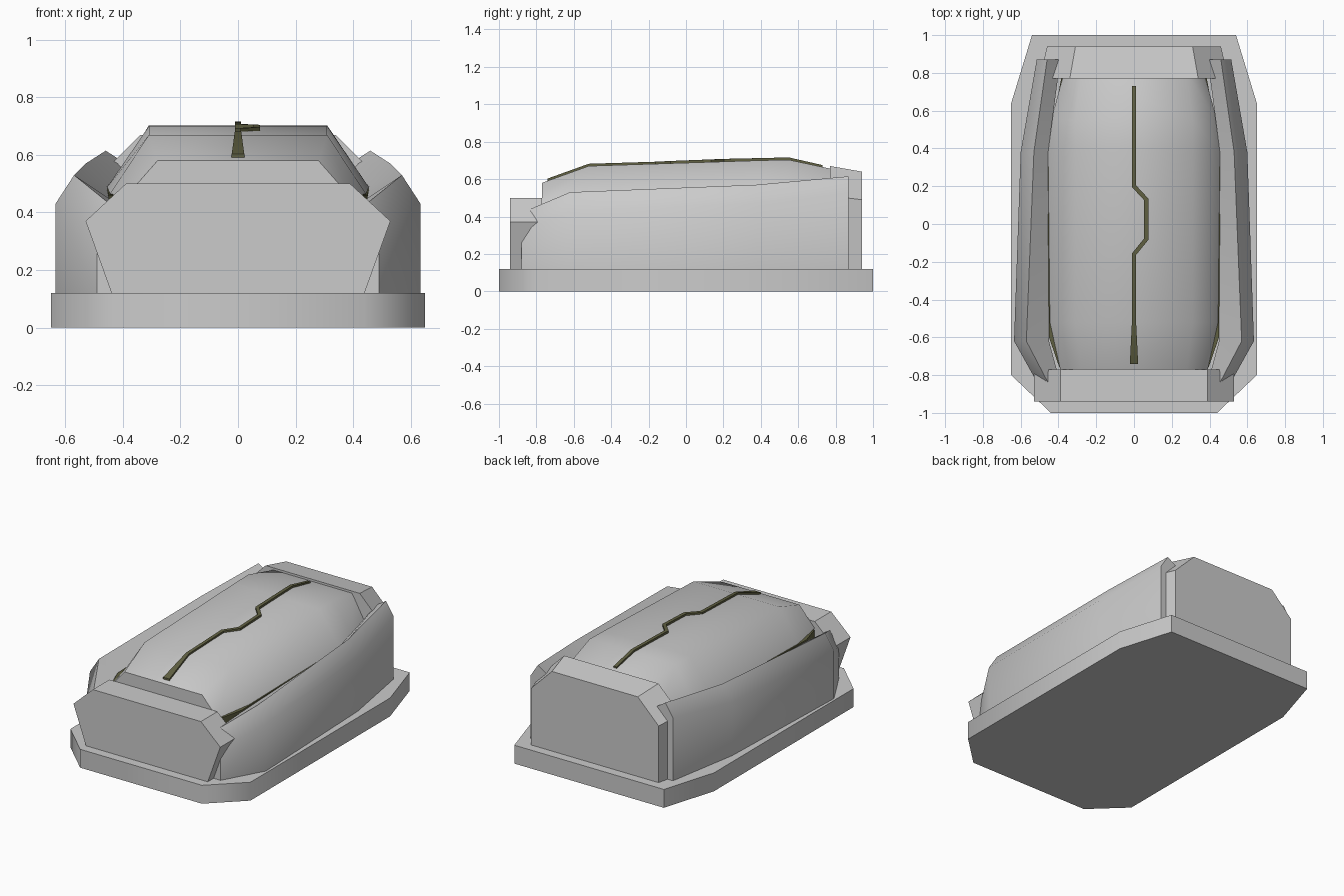
import bpy, bmesh, math
from mathutils import Vector

if "Cube" in bpy.data.objects:
    bpy.data.objects.remove(bpy.data.objects["Cube"])


def material(name, rgb):
    m = bpy.data.materials.new(name)
    m.diffuse_color = (*rgb, 1)
    m.use_nodes = True
    m.node_tree.nodes["Principled BSDF"].inputs["Base Color"].default_value = m.diffuse_color
    return m


GREY = material("light grey", (0.60, 0.60, 0.60))
OLIVE = material("dark olive", (0.12, 0.12, 0.055))


def loft(name, rings, mat, angle):
    """Skin a row of equal-length point rings and cap both ends."""
    bm = bmesh.new()
    rows = [[bm.verts.new(p) for p in r] for r in rings]
    n = len(rows[0])
    for a, b in zip(rows, rows[1:]):
        for i in range(n):
            j = (i + 1) % n
            bm.faces.new((a[i], a[j], b[j], b[i]))
    bm.faces.new(rows[0])
    bm.faces.new(rows[-1])
    bmesh.ops.recalc_face_normals(bm, faces=bm.faces)
    me = bpy.data.meshes.new(name)
    bm.to_mesh(me)
    bm.free()
    me.materials.append(mat)
    ob = bpy.data.objects.new(name, me)
    bpy.context.collection.objects.link(ob)
    bpy.ops.object.select_all(action='DESELECT')
    ob.select_set(True)
    bpy.context.view_layer.objects.active = ob
    bpy.ops.object.shade_smooth_by_angle(angle=math.radians(angle))
    return ob


def section(y, half):
    """Symmetric x-z cross-section at y from its right half."""
    return [(x, y, z) for x, z in half] + [(-x, y, z) for x, z in reversed(half)]


# base plate
half = [(0.44, -1), (0.65, -0.8), (0.65, 0.64), (0.54, 1)]
plan = half + [(-x, y) for x, y in reversed(half)]
loft("base_plate", [[(x, y, z) for x, y in plan] for z in (0, 0.12)], GREY, 48)

# front and back end blocks
front = [(0.44, 0.12), (0.53, 0.37), (0.39, 0.50)]
loft("front_block", [section(-0.94, front), section(-0.77, front)], GREY, 30)
loft("back_block", [
    section(0.77, [(0.50, 0.12), (0.50, 0.51), (0.34, 0.67)]),
    section(0.94, [(0.46, 0.12), (0.46, 0.49), (0.31, 0.64)])], GREY, 30)

# dark inner core showing in the gaps
loft("inner_core", [
    section(y, [(w, 0.12), (w, z)])
    for y, w, z in [(-0.76, 0.395, 0.45), (-0.6, 0.45, 0.462),
                    (0.38, 0.458, 0.485), (0.8, 0.38, 0.485)]], OLIVE, 30)

# domed lid: y, rim half width, rim z, top half width, top z
lid = [(-0.77, 0.39, 0.455, 0.28, 0.58), (-0.52, 0.445, 0.465, 0.31, 0.67),
       (0.40, 0.455, 0.488, 0.31, 0.70), (0.55, 0.44, 0.49, 0.31, 0.703),
       (0.80, 0.37, 0.49, 0.28, 0.65)]
loft("domed_lid", [section(y, [(w, z), (tw, tz)]) for y, w, z, tw, tz in lid],
     GREY, 62)

# side panels: y, outer x/z, ridge x/z, inner x/z
side = [(-0.88, 0.49, 0.32, 0.434, 0.42, 0.38, 0.37),
        (-0.62, 0.635, 0.43, 0.57, 0.53, 0.45, 0.45),
        (0.38, 0.60, 0.47, 0.53, 0.57, 0.455, 0.49),
        (0.87, 0.515, 0.53, 0.46, 0.615, 0.39, 0.57)]
panel = loft("side_panels", [
    [(xo, y, 0.12), (xo, y, zo), (xr, y, zr), (xi, y, zi), (xi, y, 0.12)]
    for y, xo, zo, xr, zr, xi, zi in side], GREY, 40)
panel.modifiers.new("Mirror", 'MIRROR')

# zigzag seam along the lid
path = [(0, -0.74, 0.590), (0, -0.52, 0.669), (0, -0.16, 0.680),
        (0.065, -0.08, 0.684), (0.065, 0.13, 0.692), (0, 0.20, 0.695),
        (0, 0.55, 0.703), (0, 0.73, 0.662)]
pts = [Vector(p) for p in path]
rings = []
for i, p in enumerate(pts):
    a = (p - pts[max(i - 1, 0)]).to_2d()
    b = (pts[min(i + 1, len(pts) - 1)] - p).to_2d()
    a, b = (a or b).normalized(), (b or a).normalized()
    t = (a + b).normalized()
    side_dir = Vector((t.y, -t.x, 0)) * (0.011 / max(t.dot(a), 0.5))
    rings.append([p + side_dir * s + Vector((0, 0, h))
                  for s, h in ((-1, -0.015), (1, -0.015), (1, 0.013), (-1, 0.013))])
loft("lid_seam", rings, OLIVE, 30)
